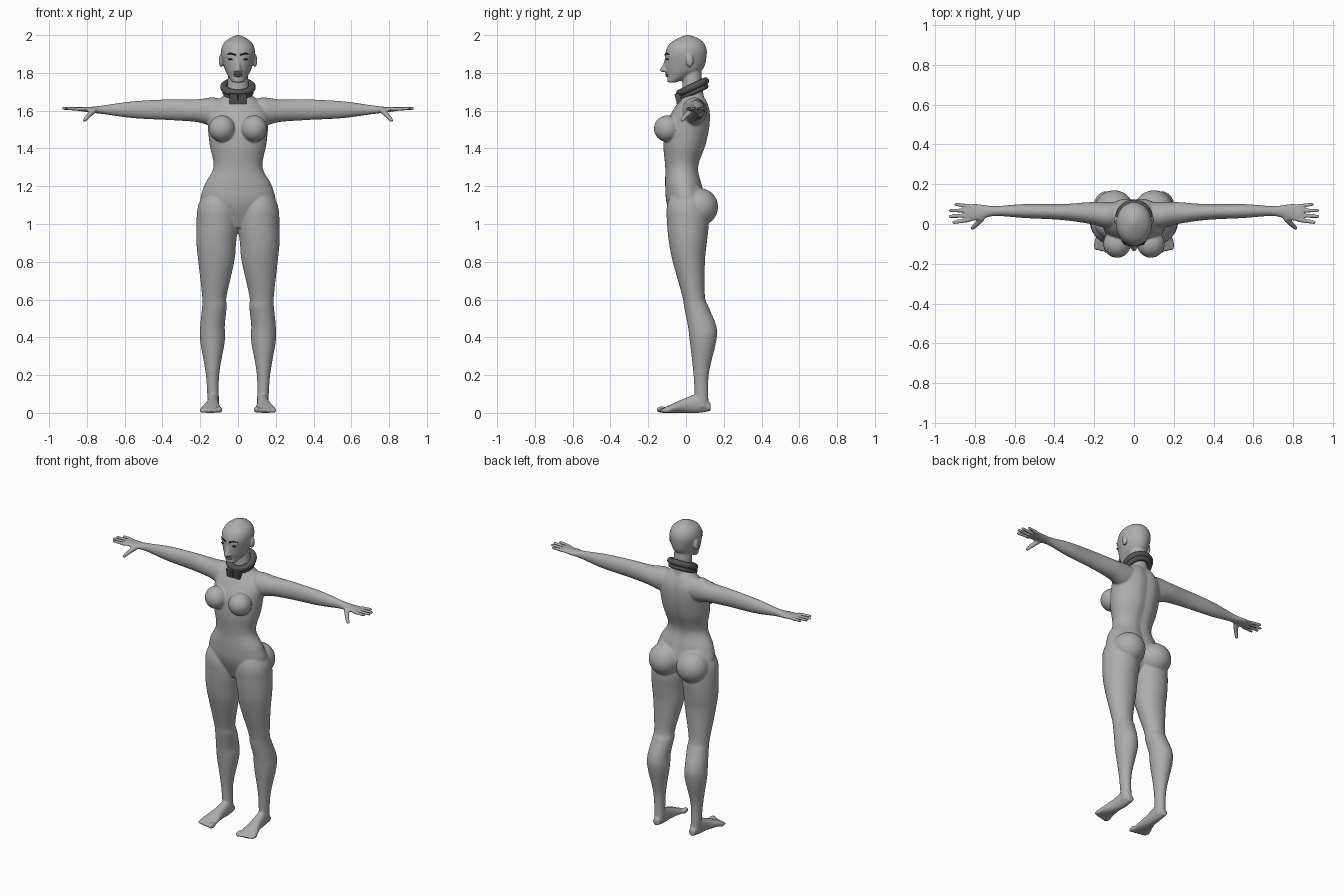
import bpy
import bmesh
import math
from mathutils import Matrix, Vector

cube = bpy.data.objects.get("Cube")
if cube:
    bpy.data.objects.remove(cube, do_unlink=True)


def material(name, value):
    mat = bpy.data.materials.new(name)
    mat.use_nodes = True
    colour = (value, value, value, 1)
    mat.diffuse_color = colour
    mat.node_tree.nodes["Principled BSDF"].inputs["Base Color"].default_value = colour
    return mat


skin = material("mid grey skin", 0.42)
lip_grey = material("darker grey lips", 0.24)
charcoal = material("charcoal collar", 0.09)
near_black = material("near black brow", 0.03)


def blend(before, start, end, after, t):
    """Catmull-Rom interpolation between two section values."""
    bend = 2 * before - 5 * start + 4 * end - after
    twist = 3 * (start - end) + after - before
    return start + t / 2 * (end - before + t * (bend + t * twist))


def smooth_rows(rows, steps=6):
    padded = [rows[0], *rows, rows[-1]]
    result = []
    for group in zip(padded, padded[1:], padded[2:], padded[3:]):
        for step in range(steps):
            result.append([blend(*values, step / steps) for values in zip(*group)])
    return result + [rows[-1]]


def loft(bm, rows, axis="z", side=1, groove=0, count=40):
    """Skin oval sections; each row is (station, low a, high a, low b, high b)."""
    rings = []
    for station, a_low, a_high, b_low, b_high in smooth_rows(rows):
        ring = []
        for i in range(count):
            angle = math.tau * i / count
            a = (a_low + a_high + (a_high - a_low) * math.cos(angle)) / 2
            b = (b_low + b_high + (b_high - b_low) * math.sin(angle)) / 2
            if math.sin(angle) > 0:
                b -= groove * math.exp(-(a / 0.03) ** 2)
            places = {"z": (a, b, station), "x": (station, b, a), "y": (a, station, b)}
            x, y, z = places[axis]
            ring.append(bm.verts.new((x * side, y, z)))
        rings.append(ring)
    for lower, upper in zip(rings, rings[1:]):
        for i in range(count):
            bm.faces.new((lower[i - 1], lower[i], upper[i], upper[i - 1]))
    bm.faces.new(rings[0])
    bm.faces.new(rings[-1])


def symmetric_loft(bm, rows, groove=0):
    """Loft centred rows of (height, half width, front, back)."""
    full_rows = [(height, -half, half, front, back) for height, half, front, back in rows]
    loft(bm, full_rows, groove=groove)


def blob(bm, centre, radii):
    matrix = Matrix.Translation(centre) @ Matrix.Diagonal((*radii, 1))
    bmesh.ops.create_uvsphere(bm, u_segments=24, v_segments=16, radius=1, matrix=matrix)


def limb(bm, points, radii):
    """Chain of tapered capsules."""
    points = [Vector(point) for point in points]
    for point, radius in zip(points, radii):
        blob(bm, point, (radius, radius, radius))
    for start, end, radius, end_radius in zip(points, points[1:], radii, radii[1:]):
        along = end - start
        turn = along.to_track_quat("Z", "Y").to_matrix().to_4x4()
        middle = Matrix.Translation((start + end) / 2)
        bmesh.ops.create_cone(bm, cap_ends=True, segments=16, radius1=radius,
                              radius2=end_radius, depth=along.length, matrix=middle @ turn)


def finish(bm, name, mat):
    bmesh.ops.recalc_face_normals(bm, faces=bm.faces)
    mesh = bpy.data.meshes.new(name)
    bm.to_mesh(mesh)
    bm.free()
    mesh.materials.append(mat)
    mesh.polygons.foreach_set("use_smooth", [True] * len(mesh.polygons))
    obj = bpy.data.objects.new(name, mesh)
    bpy.context.collection.objects.link(obj)
    return obj


torso_rows = [
    (.98, .06, -.05, .06), (1.1, .19, -.1, .11), (1.2, .18, -.11, .09),
    (1.3, .13, -.11, .07), (1.42, .15, -.12, .11), (1.52, .16, -.11, .13),
    (1.6, .16, -.07, .13), (1.66, .1, -.03, .11), (1.7, .05, 0, .08)]
neck_rows = [(1.62, .08, -.03, .11), (1.7, .06, -.02, .09), (1.84, .05, -.02, .08)]
head_rows = [
    (1.75, .03, -.1, -.05), (1.78, .05, -.1, .02), (1.82, .07, -.11, .09),
    (1.9, .09, -.11, .11), (1.95, .08, -.09, .1), (1.98, .05, -.05, .07), (2, .01, 0, .02)]
leg_rows = [
    (.03, .1, .16, .05, .12), (.2, .1, .17, .04, .12), (.38, .07, .2, .02, .16),
    (.46, .07, .2, .01, .16), (.56, .06, .19, -.01, .12), (.62, .06, .19, -.02, .1),
    (.8, .02, .21, -.07, .1), (.9, .01, .22, -.09, .11), (1, 0, .22, -.1, .12),
    (1.1, .01, .21, -.1, .11), (1.2, .05, .16, -.06, .07)]
arm_rows = [
    (.06, 1.55, 1.65, 0, .11), (.13, 1.52, 1.67, -.02, .11), (.22, 1.54, 1.66, 0, .11),
    (.36, 1.55, 1.66, .02, .1), (.55, 1.56, 1.65, .03, .1), (.7, 1.58, 1.63, .04, .09),
    (.78, 1.59, 1.62, .02, .1), (.85, 1.6, 1.62, .01, .1)]
foot_rows = [
    (.13, .11, .15, .01, .05), (.07, .1, .16, 0, .1), (0, .1, .17, 0, .08),
    (-.09, .09, .2, 0, .04), (-.13, .09, .2, 0, .02)]

# Body: overlapping forms, fused into one smooth skin
bm = bmesh.new()
symmetric_loft(bm, torso_rows, groove=0.01)
symmetric_loft(bm, neck_rows)
symmetric_loft(bm, head_rows)
limb(bm, [(0, -.1, 1.88), (0, -.11, 1.84), (0, -.125, 1.816)], [.01, .012, .013])
for side in (1, -1):
    loft(bm, leg_rows, side=side)
    loft(bm, arm_rows, "x", side)
    loft(bm, foot_rows, "y", side)
    # Buttocks and chest
    blob(bm, (side * .1, .07, 1.09), (.1, .1, .1))
    blob(bm, (side * .085, -.1, 1.505), (.07, .07, .07))
    # Ears, nostrils and brow ridges
    blob(bm, (side * .09, .02, 1.865), (.012, .02, .035))
    blob(bm, (side * .013, -.113, 1.813), (.01, .012, .01))
    limb(bm, [(side * .014, -.1, 1.89), (side * .055, -.08, 1.89)], [.012, .01])
    # Fingers fan out from the palm
    for i, reach in enumerate((.905, .925, .922, .895)):
        spread = i - 1.5
        limb(bm, [(side * .83, .055 + spread * .024, 1.608),
                  (side * reach, .053 + spread * .03, 1.612)], [.0105, .0085])
    # Thumb
    limb(bm, [(side * .765, .03, 1.6), (side * .79, 0, 1.575), (side * .812, -.02, 1.55)],
         [.016, .013, .01])
    # Toes
    for i in range(5):
        radius = .013 if i else .017
        blob(bm, (side * (.1 + .022 * i), -.127 + .006 * i, radius), (radius, .03, radius))
body = finish(bm, "body", skin)
remesh = body.modifiers.new("fuse", "REMESH")
remesh.mode = "VOXEL"
remesh.voxel_size = 0.0055
remesh.use_smooth_shade = True
relax = body.modifiers.new("relax", "SMOOTH")
relax.factor = 0.5
relax.iterations = 4

# Eyes and brows
for side, label in ((1, "left"), (-1, "right")):
    bm = bmesh.new()
    blob(bm, (side * .036, -.098, 1.872), (.018, .008, .005))
    finish(bm, label + "_eye", near_black)
    bm = bmesh.new()
    limb(bm, [(side * .014, -.11, 1.896), (side * .04, -.102, 1.903), (side * .06, -.087, 1.898)],
         [.004, .004, .002])
    finish(bm, label + "_brow", near_black)

# Lips
bm = bmesh.new()
for height in (1.784, 1.793):
    blob(bm, (0, -.1, height), (.023, .01, .005))
finish(bm, "lips", lip_grey)

# Collar: two stacked rings tilted up at the back
tilt = math.radians(25)
for name, place, major, minor in (("collar_upper_ring", (0, .035, 1.725), .075, .019),
                                  ("collar_lower_ring", (0, .042, 1.7), .068, .015)):
    bpy.ops.mesh.primitive_torus_add(location=place, rotation=(tilt, 0, 0), major_segments=64,
                                     minor_segments=16, major_radius=major, minor_radius=minor)
    ring = bpy.context.object
    ring.name = name
    ring.data.materials.append(charcoal)
    bpy.ops.object.shade_smooth_by_angle()

# Split clasp hanging from the front of the collar
for side, label in ((1, "left"), (-1, "right")):
    bpy.ops.mesh.primitive_cube_add(size=1, location=(side * .024, -.04, 1.665),
                                    rotation=(tilt / 2, 0, 0))
    clasp = bpy.context.object
    clasp.name = label + "_clasp"
    clasp.scale = (.043, .03, .055)
    clasp.data.materials.append(charcoal)
    edge = clasp.modifiers.new("rounded edge", "BEVEL")
    edge.width = 0.004
    edge.segments = 2
